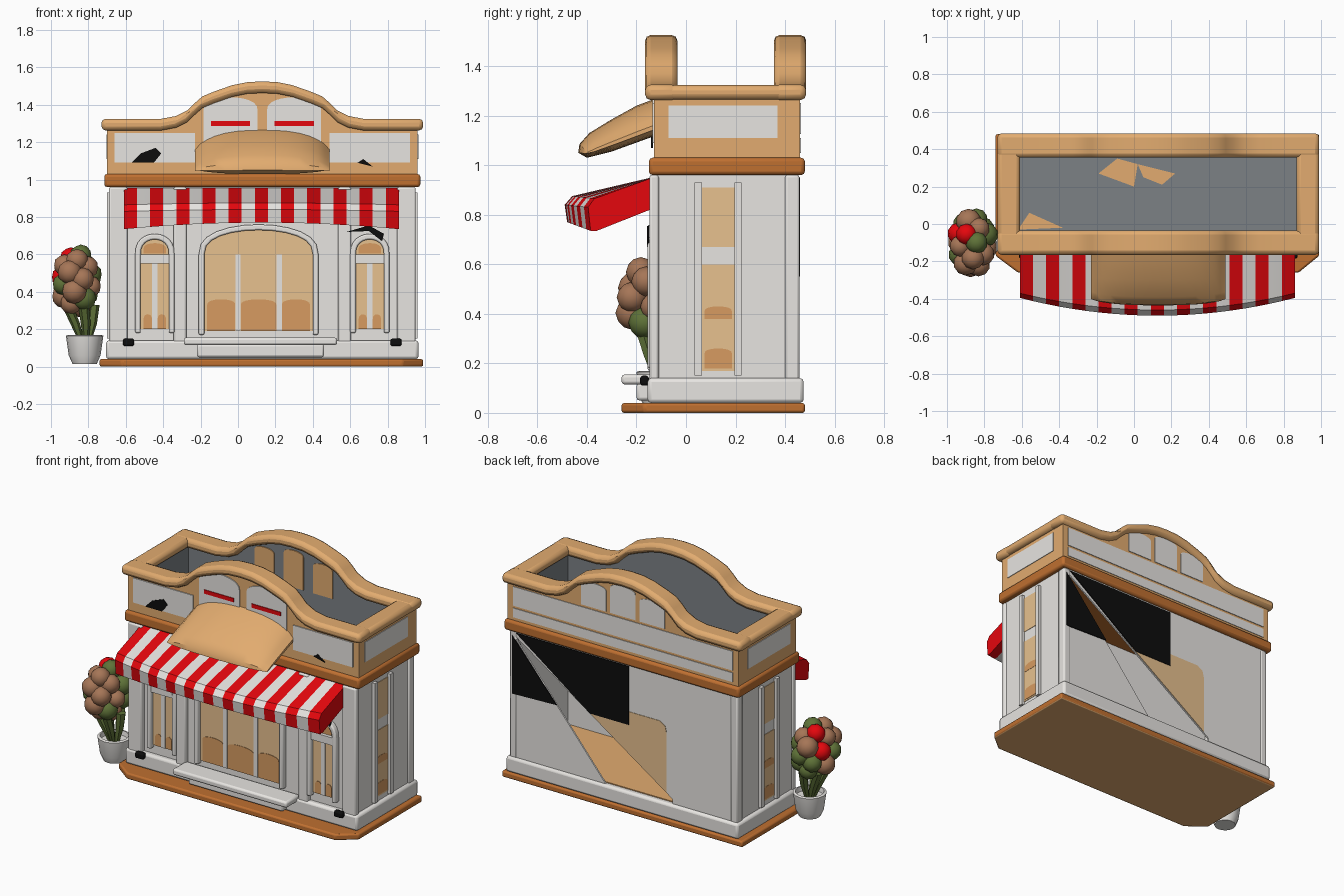
import bpy, bmesh, math, random
from mathutils import Vector

if "Cube" in bpy.data.objects:
    bpy.data.objects.remove(bpy.data.objects["Cube"])

random.seed(4)
CX = 0.13  # building centre line


def material(name, rgb):
    m = bpy.data.materials.new(name)
    m.diffuse_color = (*rgb, 1)
    m.use_nodes = True
    m.node_tree.nodes["Principled BSDF"].inputs["Base Color"].default_value = m.diffuse_color
    return m


WHITE = material("plaster white", (0.85, 0.83, 0.80))
TAN = material("crust tan", (0.76, 0.41, 0.16))
ORANGE = material("trim brown", (0.52, 0.16, 0.03))
GLASS = material("window cream", (0.90, 0.60, 0.31))
AMBER = material("window amber", (0.68, 0.33, 0.12))
RED = material("awning red", (0.78, 0.002, 0.004))
GREY = material("roof grey", (0.20, 0.22, 0.235))
BLACK = material("black", (0.004, 0.004, 0.004))
GREEN = material("leaf green", (0.115, 0.17, 0.04))
BROWN = material("leaf brown", (0.38, 0.18, 0.095))


def finish(name, bm, mats, bevel=0, segments=2):
    bmesh.ops.recalc_face_normals(bm, faces=bm.faces)
    me = bpy.data.meshes.new(name)
    bm.to_mesh(me)
    bm.free()
    ob = bpy.data.objects.new(name, me)
    bpy.context.collection.objects.link(ob)
    for m in mats:
        me.materials.append(m)
    if bevel:
        mod = ob.modifiers.new("round", 'BEVEL')
        mod.width, mod.segments = bevel, segments
        mod.limit_method = 'ANGLE'
    return ob


def loft(name, rings, mats, bevel=0, pick=None):
    """Skin closed rings of points, capped; pick(i) gives the material of span i."""
    bm = bmesh.new()
    rows = [[bm.verts.new(p) for p in r] for r in rings]
    n = len(rows[0])
    for i in range(len(rows) - 1):
        for j in range(n):
            k = (j + 1) % n
            f = bm.faces.new((rows[i][j], rows[i][k], rows[i + 1][k], rows[i + 1][j]))
            f.material_index = pick(i) if pick else 0
    bm.faces.new(rows[0])
    bm.faces.new(rows[-1][::-1])
    return finish(name, bm, mats, bevel)


AXES = {'front': lambda u, v, d: (u, d, v), 'side': lambda u, v, d: (d, u, v),
        'top': lambda u, v, d: (u, v, d)}


def prism(name, pts, plane, d0, d1, mat, bevel=0):
    at = AXES[plane]
    mats = mat if isinstance(mat, list) else [mat]
    return loft(name, [[at(u, v, d) for u, v in pts] for d in (d0, d1)], mats, bevel)


def rect(u0, u1, v0, v1):
    return [(u0, v0), (u1, v0), (u1, v1), (u0, v1)]


def box(name, x0, x1, y0, y1, z0, z1, mat, bevel=0):
    return prism(name, rect(x0, x1, y0, y1), 'top', z0, z1, mat, bevel)


def arch(c, w, z0, spring, top, n=12):
    curve = [(c + w * math.cos(math.pi * i / n),
              spring + (top - spring) * math.sin(math.pi * i / n) ** 0.8) for i in range(1, n)]
    return [(c + w, z0), (c + w, spring)] + curve + [(c - w, spring), (c - w, z0)]


def paint(ob, rule, index):
    for p in ob.data.polygons:
        if rule(p):
            p.material_index = index


# Ground slab with chamfered front corners, tan underneath
slab = prism("base_slab", [(-0.74, 0.48), (0.99, 0.48), (0.99, -0.17), (0.88, -0.26),
                           (-0.62, -0.26), (-0.74, -0.17)], 'top', 0, 0.04, [ORANGE, TAN], 0.01)
paint(slab, lambda p: p.normal.z < -0.5, 1)

# Shop body, plinth, cornice and roof; a slanted wedge of the rear wall is open
box("front_wall", -0.68, 0.94, -0.12, -0.09, 0.04, 0.97, WHITE)
box("left_wall", -0.68, -0.65, -0.12, 0.455, 0.04, 0.97, WHITE)
box("right_wall", 0.91, 0.94, -0.12, 0.455, 0.04, 0.97, WHITE)
prism("rear_wall_upper", [(-0.68, 0.04), (-0.22, 0.04), (-0.22, 0.17), (0.93, 0.94), (0.94, 0.97), (-0.68, 0.97)],
      'front', 0.445, 0.455, WHITE)
prism("rear_wall_lower", [(0.26, 0.14), (0.26, 0.04), (0.94, 0.04), (0.94, 0.95)], 'front', 0.445, 0.455, WHITE)
box("plinth", -0.705, 0.965, -0.155, 0.475, 0.04, 0.14, WHITE, 0.015)
box("shop_floor", -0.65, 0.91, -0.09, 0.44, 0.13, 0.146, TAN)
box("cornice", -0.715, 0.975, -0.15, 0.48, 0.96, 1.03, ORANGE, 0.015)
box("roof", -0.63, 0.89, -0.06, 0.39, 1.0, 1.035, GREY)
for patch in ([(-0.19, 0.27), (-0.09, 0.35), (0.02, 0.32), (0.0, 0.20)],
              [(0.02, 0.32), (0.22, 0.27), (0.15, 0.21), (0.05, 0.25)],
              [(-0.62, -0.03), (-0.56, 0.06), (-0.38, -0.02)]):
    prism("roof_patch", patch, 'top', 1.034, 1.041, TAN)

# Pilasters
for x, w in ((-0.64, 0.05), (0.90, 0.05), (-0.31, 0.035), (0.57, 0.035)):
    box("front_pilaster", x - w, x + w, -0.148, -0.11, 0.1, 0.96, WHITE, 0.01)
for x in (-0.665, 0.925):
    box("rear_pilaster", x - 0.025, x + 0.025, 0.40, 0.458, 0.1, 0.96, WHITE, 0.01)

# Parapet silhouette: flat ends swelling into an arch
SWELL = [(0, 1.525), (0.08, 1.521), (0.16, 1.505), (0.26, 1.47), (0.32, 1.445), (0.36, 1.41),
         (0.40, 1.37), (0.46, 1.34), (0.54, 1.325)]


def skyline(half, drop):
    right = SWELL + [(half, 1.325)]
    return [(CX - u, z - drop) for u, z in right[:0:-1]] + [(CX + u, z - drop) for u, z in right]


for side, y0, y1, ry0, ry1 in (("front", -0.13, -0.06, -0.165, -0.035), ("rear", 0.39, 0.46, 0.355, 0.485)):
    wall = prism(side + "_parapet", [(-0.70, 1.02)] + skyline(0.83, 0.03) + [(0.96, 1.02)], 'front', y0, y1,
                 [TAN, GREY])
    s = 1 if side == "front" else -1
    paint(wall, lambda p: p.normal.y * s > 0.5, 1)
    prism(side + "_rim", skyline(0.86, 0) + skyline(0.86, 0.062)[::-1], 'front', ry0, ry1, TAN, 0.022)
for side, x0, x1, s in (("left", -0.70, -0.63, 1), ("right", 0.89, 0.96, -1)):
    wall = box(side + "_parapet", x0, x1, -0.13, 0.46, 1.02, 1.29, [TAN, GREY])
    paint(wall, lambda p: p.normal.x * s > 0.5, 1)
    xo = -0.73 if s > 0 else 0.87
    box(side + "_rim", xo, xo + 0.12, -0.16, 0.48, 1.265, 1.323, TAN, 0.022)
    xp = x0 if s > 0 else x1
    prism(side + "_parapet_panel", rect(-0.07, 0.37, 1.11, 1.24), 'side', xp - 0.004, xp + 0.004, WHITE)

# Painted panels on the front parapet
for m in (-1, 1):
    a, b = sorted((CX + m * 0.36, CX + m * 0.79))
    prism("front_parapet_panel", rect(a, b, 1.09, 1.25), 'front', -0.136, -0.128, WHITE)
    c = CX + m * 0.17
    prism("front_arch_pane", arch(c, 0.145, 1.1, 1.37, 1.44), 'front', -0.136, -0.128, WHITE)
    prism("red_strip", rect(c - 0.105, c + 0.105, 1.287, 1.312), 'front', -0.141, -0.133, RED)
for patch in ([(-0.57, 1.09), (-0.45, 1.09), (-0.41, 1.14), (-0.44, 1.17), (-0.52, 1.14)],
              [(0.64, 1.09), (0.72, 1.07), (0.67, 1.11)]):
    prism("black_patch", patch, 'front', -0.141, -0.133, BLACK)

# Painted panels on the rear parapet
for z0, z1 in ((1.05, 1.11), (1.125, 1.25)):
    prism("rear_band", rect(-0.66, 0.92, z0, z1), 'front', 0.456, 0.464, WHITE)
for k in (-1, 0, 1):
    top = 1.46 if k == 0 else 1.425
    prism("rear_arch_pane", arch(CX + k * 0.21, 0.09, 1.265, top - 0.03, top), 'front', 0.456, 0.464, WHITE)
    prism("inner_arch_pane", arch(CX + k * 0.21, 0.07, 1.2, top - 0.05, top - 0.02), 'front', 0.384, 0.392, TAN)


# Arched openings on the front: cream glass, amber lower part, white surround and bars
def shop_window(name, c, w, z0, spring, top, bars, sill_z, rim):
    prism(name + "_glass", arch(c, w, z0, spring, top), 'front', -0.128, -0.119, GLASS)
    prism(name + "_frame", arch(c, w + rim, z0 - 0.02, spring, top + rim) +
          arch(c, w, z0 - 0.02, spring, top)[::-1], 'front', -0.155, -0.115, WHITE, 0.008)
    edges = [c - w] + bars + [c + w]
    for a, b in zip(edges, edges[1:]):
        prism(name + "_lower", arch((a + b) / 2, (b - a) / 2 - 0.015, z0, sill_z - 0.03, sill_z),
              'front', -0.131, -0.123, AMBER)
    for x in bars:
        prism(name + "_bar", rect(x - 0.014, x + 0.014, z0, spring), 'front', -0.134, -0.126, WHITE)


shop_window("main_window", 0.11, 0.29, 0.19, 0.60, 0.73, [0.0, 0.22], 0.36, 0.03)
for m in (-1, 1):
    c = CX + m * 0.575
    shop_window("side_window", c, 0.075, 0.2, 0.6, 0.68, [c], 0.28, 0.03)
    prism("transom", rect(c - 0.09, c + 0.09, 0.55, 0.60), 'front', -0.15, -0.12, WHITE)
    prism("transom_glass", arch(c, 0.06, 0.605, 0.63, 0.66), 'front', -0.132, -0.124, AMBER)
    box("black_fitting", CX + m * 0.715 - 0.03, CX + m * 0.715 + 0.03, -0.185, -0.15, 0.11, 0.15, BLACK, 0.01)
prism("black_gap", [(0.58, 0.72), (0.70, 0.755), (0.78, 0.71), (0.77, 0.67), (0.70, 0.725)], 'front',
      -0.158, -0.15, BLACK)
box("window_sill", -0.29, 0.53, -0.26, -0.12, 0.115, 0.155, WHITE, 0.012)
box("sill_bracket", -0.22, 0.46, -0.2, -0.12, 0.05, 0.12, WHITE, 0.012)

# Tall windows on both side walls
for x in (-0.68, 0.94):
    for z0, z1 in ((0.67, 0.91), (0.17, 0.6)):
        prism("side_wall_glass", rect(0.065, 0.195, z0, z1), 'side', x - 0.003, x + 0.003, GLASS)
    for z0, z1 in ((0.18, 0.26), (0.38, 0.43)):
        prism("side_wall_amber", arch(0.13, 0.055, z0, z1 - 0.02, z1), 'side', x - 0.0048, x + 0.0048, AMBER)
    for y in (0.05, 0.21):
        prism("side_wall_jamb", rect(y - 0.015, y + 0.015, 0.15, 0.93), 'side', x - 0.02, x + 0.02, WHITE)

# Rear wall markings, kept clear of the open wedge
prism("rear_cream_panel", [(0.40, 0.59), (0.385, 0.63), (0.34, 0.655), (-0.13, 0.655), (-0.17, 0.63), (-0.18, 0.59),
                           (-0.18, 0.2)], 'front', 0.450, 0.458, GLASS)
prism("rear_black_panel", [(0.90, 0.95), (0.09, 0.95), (0.09, 0.57), (0.37, 0.57)], 'front', 0.453, 0.461, BLACK)
prism("rear_black_corner", [(0.93, 0.93), (0.61, 0.56), (0.93, 0.55)], 'front', 0.453, 0.461, BLACK)

# Striped awning with a bowed front edge
N = 21
rings = []
for i in range(N + 1):
    x = -0.61 + 1.47 * i / N
    b = 1 - ((x - 0.125) / 0.735) ** 2
    rings.append([(x, -0.12, 0.955), (x, -0.37 - 0.09 * b, 0.865 + 0.01 * b),
                  (x, -0.395 - 0.095 * b, 0.83 + 0.01 * b), (x, -0.385 - 0.095 * b, 0.735 + 0.035 * b),
                  (x, -0.36 - 0.09 * b, 0.735 + 0.035 * b), (x, -0.12, 0.83)])
loft("awning", rings, [RED, WHITE], pick=lambda i: i % 2)

# Bread-loaf hood above the awning, sloping down towards the street
PROFILE = [(-0.12, 1.12), (-0.12, 1.27), (-0.2, 1.24), (-0.3, 1.185), (-0.39, 1.13),
           (-0.43, 1.085), (-0.435, 1.05), (-0.40, 1.03), (-0.3, 1.055)]
rings = []
for i in range(17):
    t = -math.cos(math.pi * i / 16)
    s = max(0.12, (1 - abs(t) ** 2.6) ** 0.6)
    low = [1.13 + (y + 0.12) * 0.33 for y, z in PROFILE]
    rings.append([(0.13 + 0.36 * t, -0.12 + (y + 0.12) * (0.88 + 0.12 * s), l + (z - l) * s + 0.02 * (1 - s))
                  for (y, z), l in zip(PROFILE, low)])
loft("bread_hood", rings, [TAN])


# Potted plant: pot, stems, leafy clumps (brown to the street, green and red behind)
def circle(x, y, z, r, n=16):
    return [(x + r * math.cos(a * math.tau / n), y + r * math.sin(a * math.tau / n), z) for a in range(n)]


PX, PY = -0.82, -0.1
loft("plant_pot", [circle(PX, PY, z, r) for r, z in ((0.065, 0.015), (0.085, 0.06), (0.1, 0.165), (0.085, 0.17),
                                                     (0.08, 0.14))], [WHITE])
for k in range(5):
    a = k * 1.257
    loft("stem", [circle(PX - d + w * math.cos(a), PY + w * math.sin(a), z, r, 6)
                  for d, w, z, r in ((0, 0.02, 0.13, 0.014), (0.01, 0.05, 0.23, 0.026), (0.03, 0.08, 0.33, 0.03))],
         [GREEN])
for k in range(22):
    h = 1 - 2 * (k + 0.5) / 22
    a = k * 2.39996
    w = math.sqrt(1 - h * h)
    c = Vector((-0.865 + 0.08 * w * math.cos(a), PY + 0.13 * w * math.sin(a), 0.46 + 0.14 * h))
    bm = bmesh.new()
    bmesh.ops.create_icosphere(bm, subdivisions=2, radius=random.uniform(0.056, 0.068))
    bmesh.ops.translate(bm, verts=bm.verts, vec=c)
    if math.sin(a) * w < 0.15:
        mat = BROWN if k % 6 else GREEN
    else:
        mat = RED if k % 4 == 1 else GREEN if k % 3 else BROWN
    finish("leaf_clump", bm, [mat])

# Smooth shading with sharp edges kept
for ob in bpy.context.scene.objects:
    ob.select_set(True)
    bpy.context.view_layer.objects.active = ob
bpy.ops.object.shade_smooth_by_angle(angle=math.radians(35))
